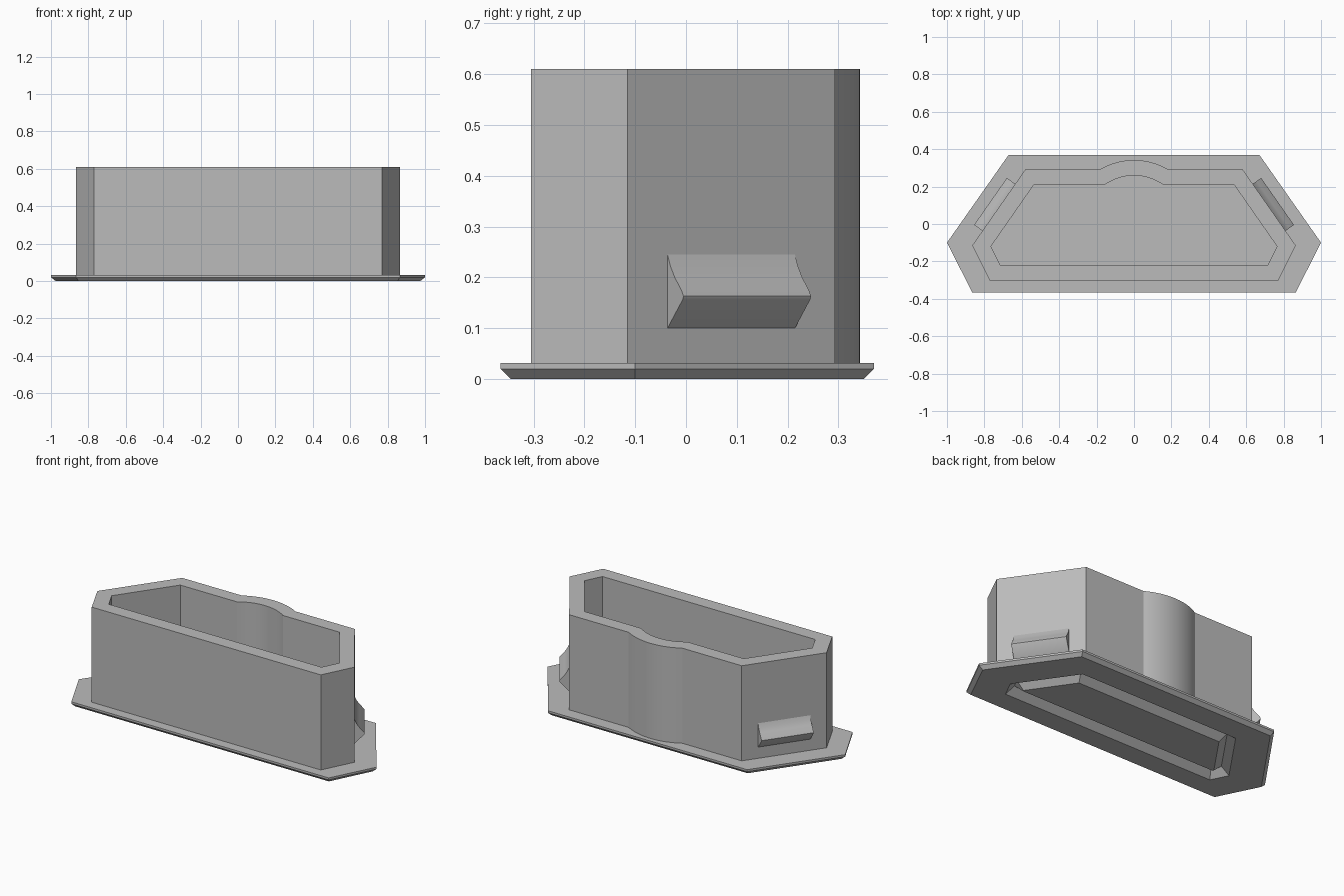
import bpy
import bmesh
import math
from mathutils import Vector

cube = bpy.data.objects.get("Cube")
if cube:
    bpy.data.objects.remove(cube, do_unlink=True)

grey = bpy.data.materials.new("plain grey")
grey.use_nodes = True
COLOUR = (0.5, 0.5, 0.5, 1)
grey.diffuse_color = COLOUR
grey.node_tree.nodes["Principled BSDF"].inputs["Base Color"].default_value = COLOUR

ARC_STEPS = 24


def outline(corners, half_width=0.17, rise=0.0):
    """Six-sided mirrored outline whose back edge carries an arc bulge."""
    back_y = corners[0][1]
    right = [Vector(c) for c in corners]
    left = [Vector((-x, y)) for x, y in reversed(corners)]
    arc = []
    if rise:
        radius = (half_width ** 2 + rise ** 2) / (2 * rise)
        sweep = math.asin(half_width / radius)
    for i in range(ARC_STEPS + 1):
        t = 2 * i / ARC_STEPS - 1
        if rise:
            a = t * sweep
            arc.append(Vector((radius * math.sin(a),
                               back_y + rise - radius * (1 - math.cos(a)))))
        else:
            arc.append(Vector((t * half_width, back_y)))
    return arc + right + left


def finish(name, bm):
    bmesh.ops.recalc_face_normals(bm, faces=bm.faces)
    mesh = bpy.data.meshes.new(name)
    bm.to_mesh(mesh)
    bm.free()
    mesh.materials.append(grey)
    obj = bpy.data.objects.new(name, mesh)
    bpy.context.collection.objects.link(obj)
    bpy.ops.object.select_all(action="DESELECT")
    obj.select_set(True)
    bpy.context.view_layer.objects.active = obj
    bpy.ops.object.shade_smooth_by_angle(angle=math.radians(25))
    return obj


def loft(name, sections, cap_first=False, cap_last=False):
    """Bridge matching outlines, each given with its height."""
    bm = bmesh.new()
    rings = [[bm.verts.new((p.x, p.y, z)) for p in pts] for pts, z in sections]
    n = len(rings[0])
    for a, b in zip(rings, rings[1:]):
        for i in range(n):
            j = (i + 1) % n
            bm.faces.new((a[i], a[j], b[j], b[i]))
    if cap_first:
        bm.faces.new(rings[0])
    if cap_last:
        bm.faces.new(rings[-1])
    return finish(name, bm)


# Shared outlines: back, side and front corners
flange = outline([(0.67, 0.37), (1.0, -0.10), (0.865, -0.365)])
flange_foot = outline([(0.66, 0.35), (0.975, -0.10), (0.853, -0.345)])
wall_outer = outline([(0.58, 0.293), (0.865, -0.115), (0.77, -0.305)], 0.18, 0.049)
wall_inner = outline([(0.535, 0.21), (0.765, -0.12), (0.715, -0.22)], 0.155, 0.049)
groove_rim = outline([(0.535, 0.21), (0.765, -0.12), (0.715, -0.22)])
island = outline([(0.49, 0.125), (0.666, -0.128), (0.66, -0.135)])
groove_valley = [(a + b) / 2 for a, b in zip(groove_rim, island)]

# Base flange with chamfered foot and a V groove underneath
loft("base_flange", [(island, 0), (groove_valley, 0.042), (groove_rim, 0),
                     (flange_foot, 0), (flange, 0.02), (flange, 0.032),
                     (wall_outer, 0.032)], cap_first=True)

# Hollow box wall with cavity floor
loft("box_wall", [(wall_outer, 0.032), (wall_outer, 0.61),
                  (wall_inner, 0.61), (wall_inner, 0.08)], cap_last=True)

# Snap clips on the slanted sides: (projection, height) profile
clip_profile = [(-0.01, 0.10), (0, 0.10), (0.053, 0.157), (0.055, 0.163),
                (0.05, 0.172), (0.025, 0.20), (0.01, 0.222), (0, 0.245),
                (-0.01, 0.245)]
along = Vector((0.285, -0.408, 0)).normalized()
outward = Vector((-along.y, along.x, 0))
centre = Vector((0.7225, 0.089, 0))
for name, side in (("left_clip", 1), ("right_clip", -1)):
    bm = bmesh.new()
    ends = []
    for s in (-0.153, 0.153):
        ring = []
        for out, z in clip_profile:
            p = centre + along * s + outward * out
            ring.append(bm.verts.new((side * p.x, p.y, z)))
        ends.append(ring)
        bm.faces.new(ring)
    n = len(clip_profile)
    for i in range(n):
        j = (i + 1) % n
        bm.faces.new((ends[0][i], ends[0][j], ends[1][j], ends[1][i]))
    finish(name, bm)
